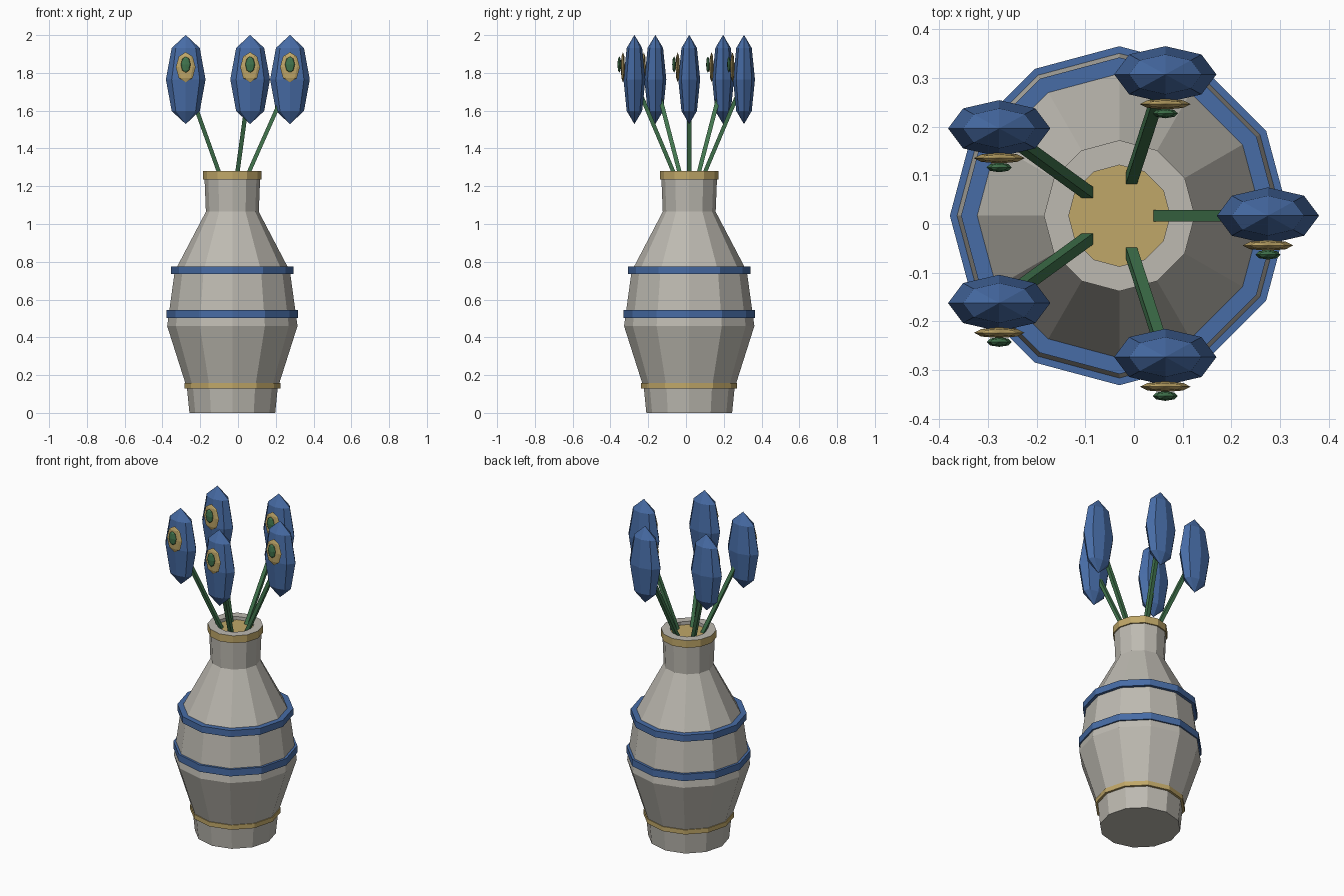
import bpy, bmesh, math
from mathutils import Vector

if "Cube" in bpy.data.objects:
    bpy.data.objects.remove(bpy.data.objects["Cube"])

CX, CY = -0.03, 0.017   # vase axis
SIDES = 12


def material(name, rgb):
    m = bpy.data.materials.new(name)
    m.diffuse_color = (*rgb, 1)
    m.use_nodes = True
    m.node_tree.nodes["Principled BSDF"].inputs["Base Color"].default_value = m.diffuse_color
    return m


GREY = material("stone_grey", (0.51, 0.49, 0.44))
GOLD = material("gold", (0.53, 0.39, 0.14))
BLUE = material("blue", (0.063, 0.15, 0.38))
GREEN = material("green", (0.054, 0.18, 0.076))


def finish(name, bm, mats):
    bmesh.ops.recalc_face_normals(bm, faces=bm.faces)
    me = bpy.data.meshes.new(name)
    bm.to_mesh(me)
    bm.free()
    for m in mats:
        me.materials.append(m)
    ob = bpy.data.objects.new(name, me)
    bpy.context.collection.objects.link(ob)
    return ob


def lathe(name, profile, mats, closed=False, gold_strips=(), gold_cap=False):
    """Spin (radius, z) points round the vase axis; open profiles get end caps."""
    bm = bmesh.new()
    rings = []
    for r, z in profile:
        rings.append([bm.verts.new((CX + r * math.cos(a), CY + r * math.sin(a), z))
                      for a in (2 * math.pi * i / SIDES for i in range(SIDES))])
    n = len(rings)
    for k in range(n if closed else n - 1):
        lo, hi = rings[k], rings[(k + 1) % n]
        for i in range(SIDES):
            j = (i + 1) % SIDES
            f = bm.faces.new((lo[i], lo[j], hi[j], hi[i]))
            f.material_index = 1 if k in gold_strips else 0
    if not closed:
        bm.faces.new(rings[0])
        bm.faces.new(rings[-1]).material_index = 1 if gold_cap else 0
    return finish(name, bm, mats)


def band(name, r, inner, z0, z1, mat):
    lathe(name, [(inner, z0), (r, z0), (r, z1), (inner, z1)], [mat], closed=True)


def ellipsoid(name, centre, size, mat):
    bm = bmesh.new()
    bmesh.ops.create_uvsphere(bm, u_segments=8, v_segments=4, radius=1)
    bmesh.ops.scale(bm, vec=size, verts=bm.verts)
    bmesh.ops.translate(bm, vec=centre, verts=bm.verts)
    return finish(name, bm, [mat])


def stem(name, start, end, half, mat):
    """Square post sheared between two points."""
    bm = bmesh.new()
    bmesh.ops.create_cube(bm, size=2)
    for v in bm.verts:
        p = end if v.co.z > 0 else start
        v.co = p + Vector((v.co.x * half, v.co.y * half, 0))
    return finish(name, bm, [mat])


# Vase body with gold lip and gold surface inside the mouth
lathe("vase", [(0.227, 0), (0.24, 0.13), (0.345, 0.46), (0.305, 0.75),
               (0.14, 1.065), (0.147, 1.235), (0.155, 1.235), (0.155, 1.28),
               (0.104, 1.28), (0.104, 1.26)],
      [GREY, GOLD], gold_strips=(5, 6), gold_cap=True)

# Raised bands round the body
band("foot_band", 0.254, 0.23, 0.13, 0.158, GOLD)
band("lower_band", 0.348, 0.32, 0.503, 0.545, BLUE)
band("upper_band", 0.325, 0.285, 0.735, 0.775, BLUE)

# Five flowers spread evenly round the mouth
for i in range(5):
    a = 2 * math.pi * i / 5
    out = Vector((math.cos(a), math.sin(a), 0))
    axis = Vector((CX, CY, 0))
    head = axis + out * 0.305 + Vector((0, 0, 1.765))
    base = axis + out * 0.078 + Vector((0, 0, 1.253))
    stem(f"stem_{i}", base, head, 0.0115, GREEN)
    ellipsoid(f"petal_head_{i}", head, (0.105, 0.058, 0.236), BLUE)
    ellipsoid(f"eye_ring_{i}", head + Vector((0, -0.061, 0.065)), (0.052, 0.011, 0.08), GOLD)
    ellipsoid(f"eye_centre_{i}", head + Vector((0, -0.080, 0.079)), (0.026, 0.010, 0.043), GREEN)
